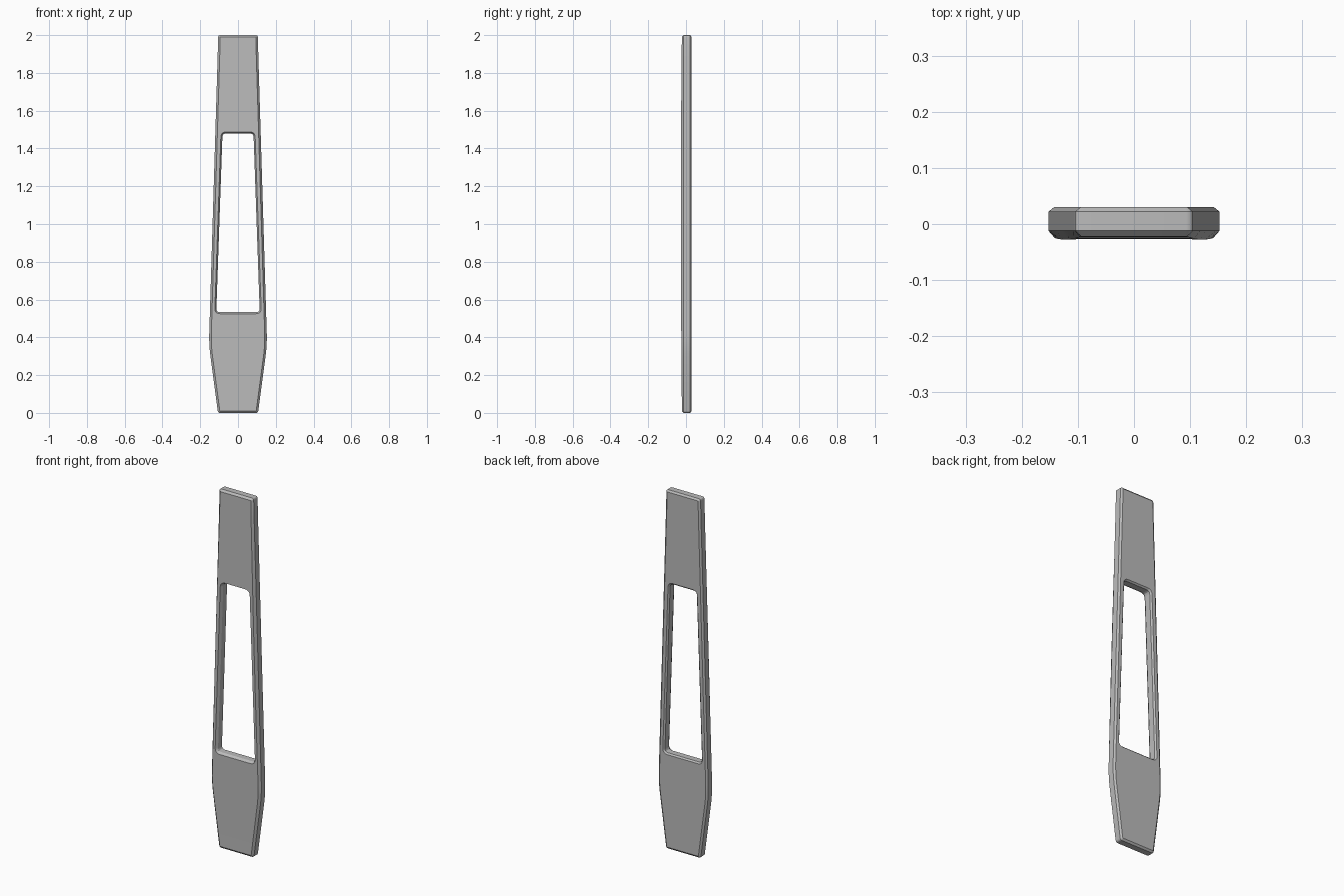
import bpy, bmesh, math
from mathutils import Vector

cube = bpy.data.objects.get("Cube")
if cube:
    bpy.data.objects.remove(cube)

grey = bpy.data.materials.new("mid_grey")
grey.use_nodes = True
grey.diffuse_color = (0.5, 0.5, 0.5, 1)
grey.node_tree.nodes["Principled BSDF"].inputs["Base Color"].default_value = (0.5, 0.5, 0.5, 1)


def rounded(corners, steps=4):
    """Outline from (x, z, radius) corners, each rounded by a short curve."""
    points = []
    for i, (x, z, r) in enumerate(corners):
        here = Vector((x, z))
        if r == 0:
            points.append(here)
            continue
        before = Vector(corners[i - 1][:2])
        after = Vector(corners[(i + 1) % len(corners)][:2])
        a = here + (before - here).normalized() * r
        b = here + (after - here).normalized() * r
        for s in range(steps + 1):
            t = s / steps
            points.append(a * (1 - t) ** 2 + here * 2 * t * (1 - t) + b * t * t)
    return points


def inset(points, d):
    """Move a counter-clockwise outline inward by d with mitred corners."""
    result = []
    for i, p in enumerate(points):
        u = (p - points[i - 1]).normalized()
        v = (points[(i + 1) % len(points)] - p).normalized()
        nu, nv = Vector((-u.y, u.x)), Vector((-v.y, v.x))
        result.append(p + (nu + nv) * d / (1 + nu.dot(nv)))
    return result


def mirrored(right_side):
    return right_side + [(-x, z, r) for x, z, r in reversed(right_side)]


def front_bow(z):
    """Gentle forward swell of the front face along its length."""
    return -0.022 - 0.006 * math.sin(math.pi * min(max((z - 0.1) / 1.9, 0), 1))


# Outer silhouette and window outline
side = [(0.106, 0, 0.012), (0.154, 0.36, 0.06), (0.148, 0.56, 0.05)]
side += [(0.148 - 0.04 * t, 0.56 + 1.32 * t, 0) for t in (0.25, 0.5, 0.75, 1)]
side += [(0.105, 2, 0.012)]
outer = rounded(mirrored(side))
window = rounded(mirrored([(0.115, 0.533, 0.02), (0.082, 1.48, 0.02)]))

# Chamfered wall sections: chamfer width and depth, back to front
sections = [(0.01, 0.03), (0, 0.022), (0, -0.012), (0.011, None)]

bm = bmesh.new()


def wall(points, sign):
    rings = []
    for width, depth in sections:
        scale = 1 if sign > 0 else 0.75
        rings.append([bm.verts.new((p.x, front_bow(p.y) if depth is None else depth, p.y))
                      for p in inset(points, sign * width * scale)])
    n = len(points)
    for low, high in zip(rings, rings[1:]):
        for i in range(n):
            j = (i + 1) % n
            bm.faces.new((low[i], low[j], high[j], high[i]))
    return rings[0], rings[-1]


outer_ends = wall(outer, 1)
window_ends = wall(window, -1)

# Back and front faces around the window
for rim, hole in zip(outer_ends, window_ends):
    edges = []
    for ring in (rim, hole):
        edges += [bm.edges.get((ring[i - 1], ring[i])) for i in range(len(ring))]
    bmesh.ops.triangle_fill(bm, edges=edges, use_beauty=True)
bmesh.ops.recalc_face_normals(bm, faces=bm.faces[:])

mesh = bpy.data.meshes.new("window_frame_panel")
bm.to_mesh(mesh)
bm.free()
mesh.materials.append(grey)
panel = bpy.data.objects.new("window_frame_panel", mesh)
bpy.context.collection.objects.link(panel)
bpy.context.view_layer.objects.active = panel
panel.select_set(True)
bpy.ops.object.shade_smooth_by_angle(angle=math.radians(25))
